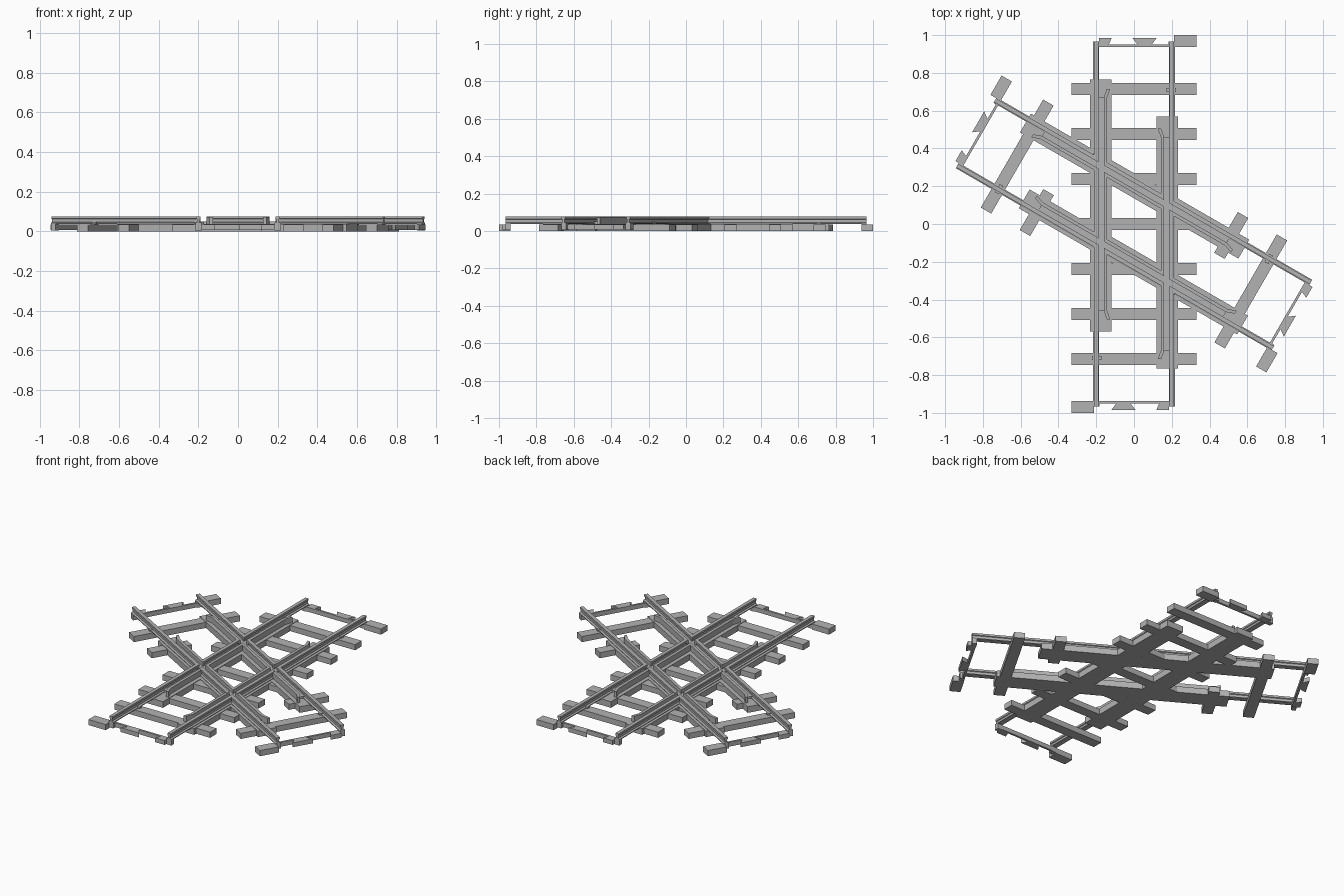
import bpy, bmesh, math
from mathutils import Matrix

cube = bpy.data.objects.get("Cube")
if cube:
    bpy.data.objects.remove(cube)

GREY = (0.45, 0.45, 0.45, 1)
grey = bpy.data.materials.new("plain grey")
grey.use_nodes = True
grey.diffuse_color = GREY
grey.node_tree.nodes["Principled BSDF"].inputs["Base Color"].default_value = GREY

BED = 0.037      # top of sleepers and plates
TOP = 0.076      # top of rails
GAUGE = 0.2      # rail centre line
HALF = Matrix.Rotation(math.pi, 4, "Z")


def finish(name, bm, matrix):
    bmesh.ops.transform(bm, matrix=matrix, verts=bm.verts)
    bmesh.ops.recalc_face_normals(bm, faces=bm.faces)
    mesh = bpy.data.meshes.new(name)
    bm.to_mesh(mesh)
    bm.free()
    mesh.materials.append(grey)
    obj = bpy.data.objects.new(name, mesh)
    bpy.context.collection.objects.link(obj)
    return obj


def prism(name, outline, z0, z1, matrix):
    """Flat outline in x, y pushed up from z0 to z1."""
    bm = bmesh.new()
    face = bm.faces.new([bm.verts.new((x, y, z0)) for x, y in outline])
    up = bmesh.ops.extrude_face_region(bm, geom=[face])["geom"]
    bmesh.ops.translate(bm, vec=(0, 0, z1 - z0),
                        verts=[v for v in up if isinstance(v, bmesh.types.BMVert)])
    return finish(name, bm, matrix)


def box(name, x0, x1, y0, y1, z0, z1, matrix):
    return prism(name, [(x0, y0), (x1, y0), (x1, y1), (x0, y1)], z0, z1, matrix)


def sweep(name, half_profile, path, matrix):
    """Symmetric (half width, z) profile swept along a path of (x, y)."""
    ring = half_profile + [(-w, z) for w, z in reversed(half_profile)]
    bm = bmesh.new()
    rings = [[bm.verts.new((x + w, y, z)) for w, z in ring] for x, y in path]
    for a, b in zip(rings, rings[1:]):
        for i in range(len(ring)):
            j = (i + 1) % len(ring)
            bm.faces.new((a[i], a[j], b[j], b[i]))
    bm.faces.new(rings[0])
    bm.faces.new(rings[-1])
    return finish(name, bm, matrix)


RAIL = [(0.016, BED), (0.016, 0.042), (0.006, 0.046), (0.006, 0.061),
        (0.011, 0.064), (0.011, TOP)]
GUARD = [(0.009, BED), (0.009, TOP - 0.003)]


def track(label, matrix, skew):
    """One track; skew says which end of the right plate is longer."""
    cut_parts, grooves = [], []
    for side, turn in (("right", Matrix.Identity(4)), ("left", HALF)):
        m = matrix @ turn
        tag = f"{label}_{side}"
        lo, hi = (-0.57, 0.765) if skew > 0 else (-0.765, 0.57)
        # Running rail on its bed plate
        box(tag + "_bed_plate", 0.118, 0.233, lo, hi, 0, BED + 0.001, m)
        cut_parts.append(sweep(tag + "_rail", RAIL,
                               [(GAUGE, -0.965), (GAUGE, 0.965)], m))
        # Guard rail with flared ends
        g0, g1 = lo + 0.05, hi - 0.065
        cut_parts.append(sweep(tag + "_guard_rail", GUARD,
                               [(0.135, g0), (0.151, g0 + 0.045),
                                (0.151, g1 - 0.045), (0.135, g1)], m))
        # Flangeway floor between rail and guard
        box(tag + "_flangeway_floor", 0.151, GAUGE, g0 + 0.045, g1 - 0.045,
            BED, 0.05, m)
        groove = box(tag + "_groove_cutter", 0.160, 0.189, -0.5, 0.5, 0.05, 0.1, m)
        groove.hide_render = True
        groove.hide_viewport = True
        groove.display_type = "WIRE"
        grooves.append(groove)
        # Rail fastener on the sleeper beyond the plate
        y = 0.71 if skew < 0 else -0.71
        box(tag + "_fastener", 0.172, 0.222, y - 0.011, y + 0.011, BED, 0.047, m)
        # Coupling end: half sleeper, cross bar and locking tabs
        box(tag + "_end_sleeper", 0.212, 0.33, 0.937, 1.0, 0, 0.035, m)
        box(tag + "_end_sleeper_lug", 0.183, 0.214, 0.937, 0.965, 0.005, BED, m)
        box(tag + "_rail_end_lug", -0.216, -0.184, 0.937, 0.965, 0.005, BED, m)
        box(tag + "_end_bar", -0.19, 0.19, 0.937, 0.95, 0.008, 0.035, m)
        prism(tag + "_locking_tab", [(0.022, 0.945), (0.09, 0.945),
              (0.12, 0.985), (-0.008, 0.985)], 0.008, 0.035, m)
        prism(tag + "_half_tab", [(-0.184, 0.945), (-0.135, 0.945),
              (-0.118, 0.985), (-0.184, 0.985)], 0.008, 0.035, m)
    return cut_parts, grooves


straight = Matrix.Identity(4)
diagonal = Matrix.Rotation(math.radians(60), 4, "Z")

# Full sleepers of the straight track
for i in range(-3, 4):
    y = i * 0.238
    box("straight_sleeper", -0.33, 0.33, y - 0.032, y + 0.032, 0, 0.035, straight)

# Diagonal track: outer sleepers and short stubs
for turn in (Matrix.Identity(4), HALF):
    m = diagonal @ turn
    box("diagonal_sleeper", -0.33, 0.33, 0.682, 0.746, 0, 0.035, m)
    box("diagonal_short_sleeper", -0.33, -0.08, 0.444, 0.508, 0, 0.035, m)

parts_a, grooves_a = track("straight", straight, -1)
parts_b, grooves_b = track("diagonal", diagonal, 1)

# Cut each track's flangeways through the rails of the other
for parts, grooves in ((parts_a, grooves_b), (parts_b, grooves_a)):
    for part in parts:
        for groove in grooves:
            mod = part.modifiers.new("flangeway", "BOOLEAN")
            mod.operation = "DIFFERENCE"
            mod.solver = "EXACT"
            mod.object = groove
